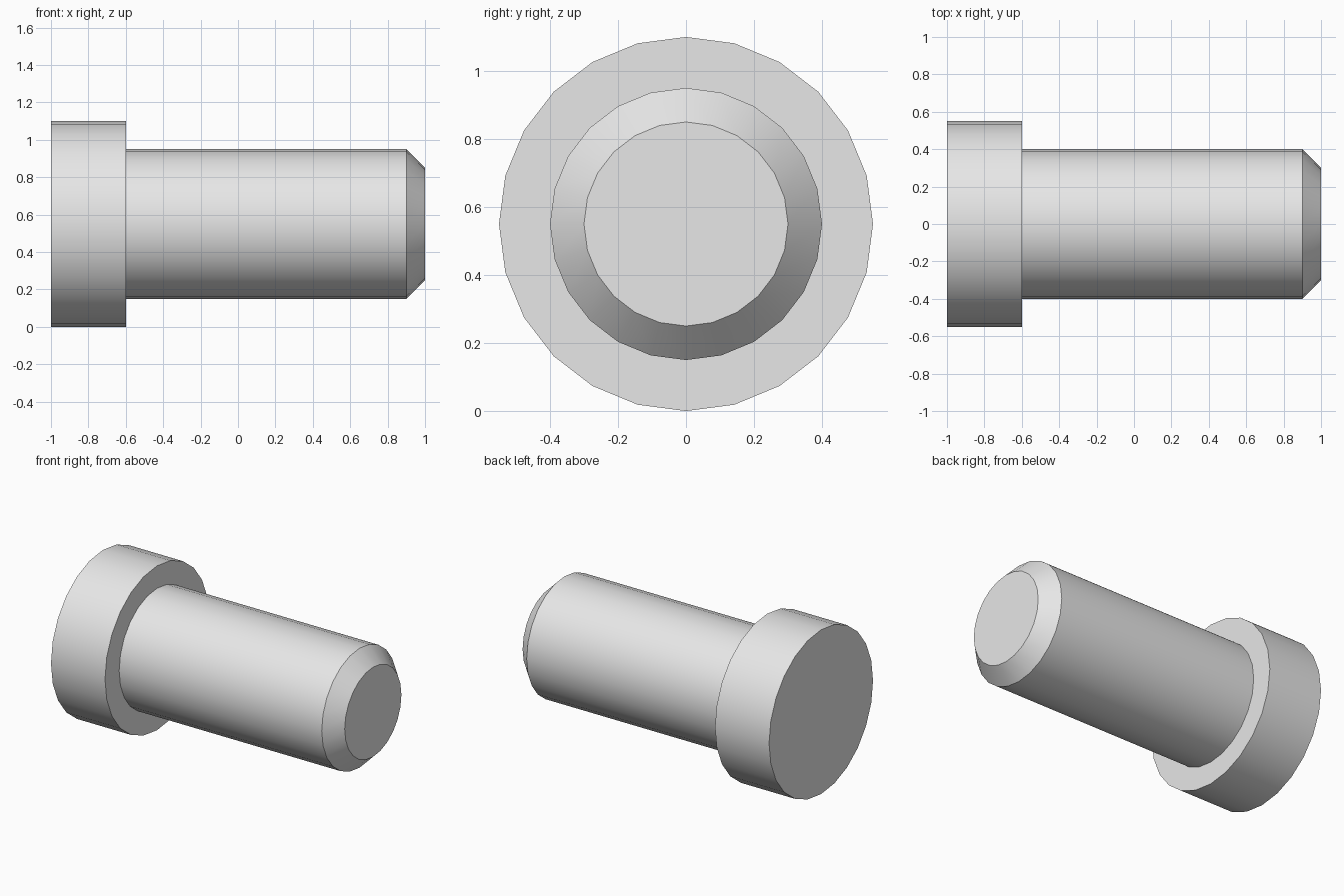
import bpy, bmesh, math
from mathutils import Matrix, Vector

if "Cube" in bpy.data.objects:
    bpy.data.objects.remove(bpy.data.objects["Cube"], do_unlink=True)

SIDES = 24
AXIS_Z = 0.55

# Plain grey metal
GREY = (0.8, 0.8, 0.8, 1.0)
mat = bpy.data.materials.new("grey metal")
mat.use_nodes = True
mat.diffuse_color = GREY
mat.node_tree.nodes["Principled BSDF"].inputs["Base Color"].default_value = GREY

# Stepped profile (x, radius): wide head, long shank, chamfered tip
profile = [(-1.0, 0.55), (-0.6, 0.55), (-0.6, 0.40), (0.9, 0.40), (1.0, 0.30)]

# Revolve the profile around the x axis, then close both flat ends
bm = bmesh.new()
rings = []
for x, radius in profile:
    ring = []
    for i in range(SIDES):
        a = math.tau * i / SIDES
        ring.append(bm.verts.new((x, radius * math.sin(a), AXIS_Z + radius * math.cos(a))))
    rings.append(ring)
for r0, r1 in zip(rings, rings[1:]):
    for i in range(SIDES):
        j = (i + 1) % SIDES
        bm.faces.new((r0[i], r0[j], r1[j], r1[i]))
bm.faces.new(rings[0])
bm.faces.new(rings[-1])
bmesh.ops.recalc_face_normals(bm, faces=bm.faces)

mesh = bpy.data.meshes.new("headed_pin")
bm.to_mesh(mesh)
bm.free()
mesh.materials.append(mat)
pin = bpy.data.objects.new("headed_pin", mesh)
bpy.context.collection.objects.link(pin)

# Smooth round walls, crisp steps and chamfer
bpy.ops.object.select_all(action="DESELECT")
pin.select_set(True)
bpy.context.view_layer.objects.active = pin
bpy.ops.object.shade_smooth_by_angle(angle=math.radians(30))
